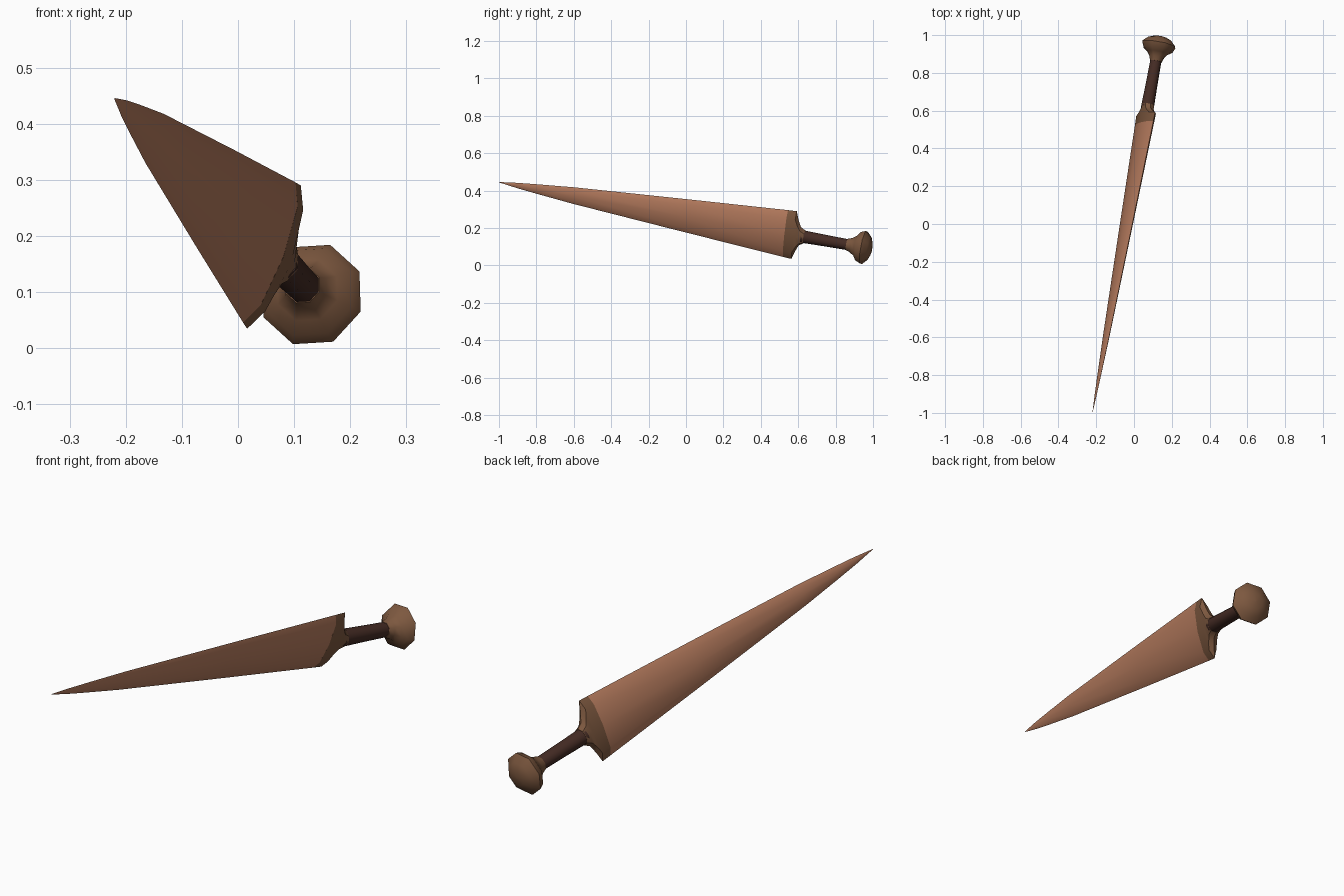
import bpy, bmesh, math
from mathutils import Vector

if "Cube" in bpy.data.objects:
    bpy.data.objects.remove(bpy.data.objects["Cube"])

# Frame of the tilted sword: tip, long axis, blade width and blade thickness directions
TIP = Vector((-0.22, -1.0, 0.445))
AXIS = Vector((0.1745, 0.969, -0.1735)).normalized()
WIDE = Vector((0.35, 0.11, 0.93))
WIDE = (WIDE - AXIS * WIDE.dot(AXIS)).normalized()
THIN = AXIS.cross(WIDE)
SIDES = 8


def material(name, rgb):
    m = bpy.data.materials.new(name)
    m.diffuse_color = (*rgb, 1)
    m.use_nodes = True
    m.node_tree.nodes["Principled BSDF"].inputs["Base Color"].default_value = m.diffuse_color
    return m


def loft(name, rings, mat, angle=40):
    """Loft octagonal sections given as (distance from tip, half width, half thickness)."""
    bm = bmesh.new()
    loops = []
    for s, a, b in rings:
        loop = []
        for i in range(SIDES):
            t = 2 * math.pi * i / SIDES
            loop.append(bm.verts.new(TIP + AXIS * s + WIDE * a * math.cos(t) + THIN * b * math.sin(t)))
        loops.append(loop)
    for l0, l1 in zip(loops, loops[1:]):
        for i in range(SIDES):
            j = (i + 1) % SIDES
            bm.faces.new((l0[i], l0[j], l1[j], l1[i]))
    bm.faces.new(loops[0][::-1])
    bm.faces.new(loops[-1])
    bmesh.ops.recalc_face_normals(bm, faces=bm.faces)
    me = bpy.data.meshes.new(name)
    bm.to_mesh(me)
    bm.free()
    me.materials.append(mat)
    ob = bpy.data.objects.new(name, me)
    bpy.context.collection.objects.link(ob)
    bpy.ops.object.select_all(action='DESELECT')
    ob.select_set(True)
    bpy.context.view_layer.objects.active = ob
    bpy.ops.object.shade_smooth_by_angle(angle=math.radians(angle))
    return ob


copper = material("copper", (0.48, 0.205, 0.115))
bronze = material("dark bronze", (0.205, 0.098, 0.05))
leather = material("dark leather", (0.06, 0.025, 0.018))

# Blade: slightly leaf-shaped taper with a flat lens section
widths = [(0, 0.001), (0.1, 0.015), (0.21, 0.027), (0.41, 0.047), (1.03, 0.094), (1.58, 0.134)]
loft("blade", [(s, a, a * 0.2) for s, a in widths], copper, 60)

# Guard: continues the blade, then curves in to the grip
loft("guard", [(1.58, 0.134, 0.027), (1.628, 0.137, 0.028), (1.643, 0.090, 0.030),
               (1.660, 0.052, 0.033), (1.685, 0.037, 0.036)], bronze)

# Grip
loft("grip", [(1.67, 0.036, 0.036), (1.80, 0.033, 0.033), (1.935, 0.031, 0.031)], leather, 60)

# Pommel: flared octagonal knob with a domed end
knob = [(1.92, 0.033), (1.945, 0.042), (1.968, 0.058), (1.985, 0.083), (2.012, 0.095),
        (2.040, 0.066), (2.053, 0.035), (2.056, 0.002)]
loft("pommel", [(s, r, r) for s, r in knob], bronze, 50)
